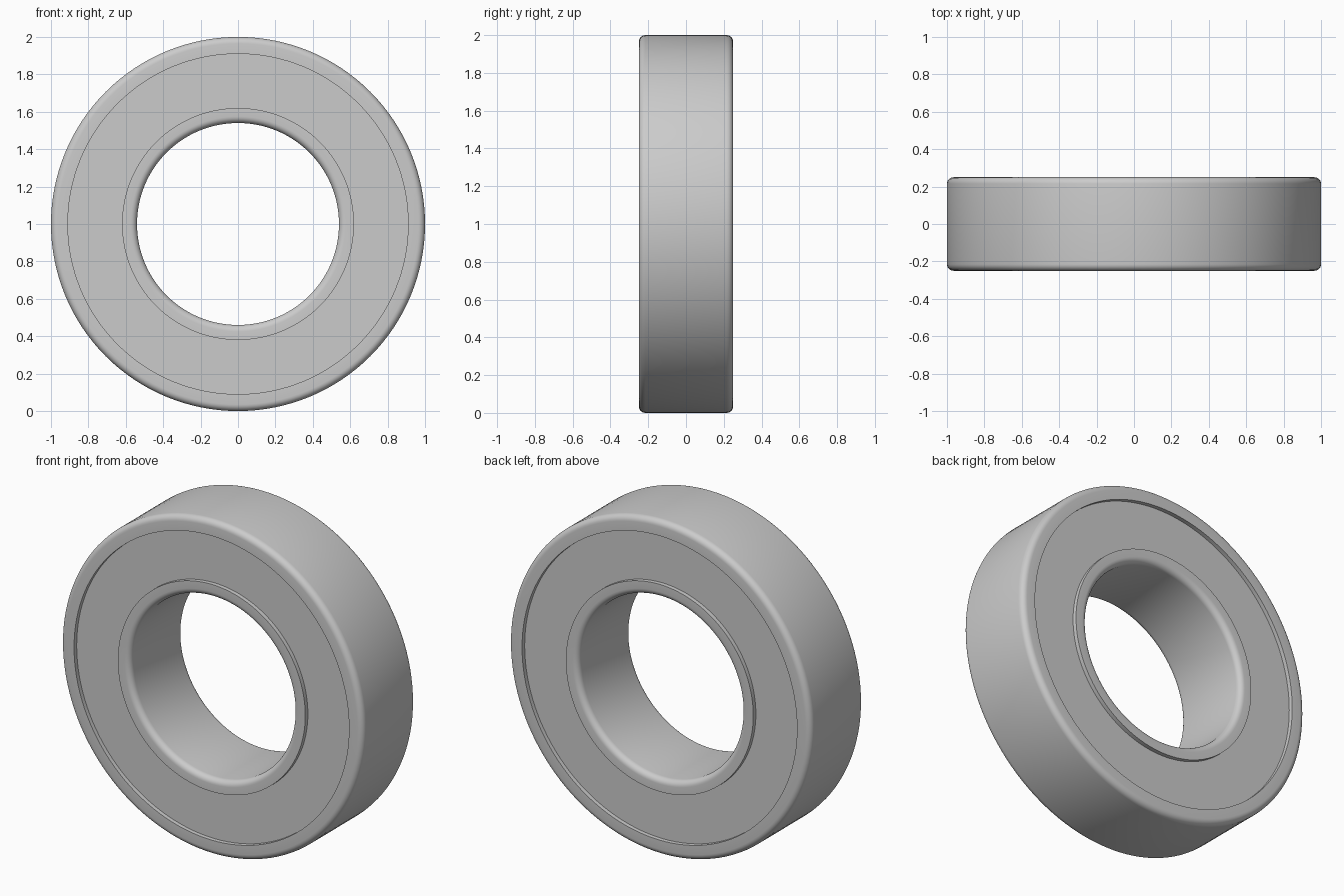
import bpy, bmesh, math
from mathutils import Matrix, Vector

cube = bpy.data.objects.get("Cube")
if cube:
    bpy.data.objects.remove(cube, do_unlink=True)

SEGMENTS = 128
OUTER_R, SHIELD_OUT, SHIELD_IN, BORE_R = 1.0, 0.91, 0.62, 0.54
HALF_WIDTH = 0.25
FILLET = 0.035
RECESS = 0.025
SHIELD_THICK = 0.03

steel = bpy.data.materials.new("steel grey")
steel.use_nodes = True
colour = (0.6, 0.6, 0.6, 1)
steel.diffuse_color = colour
steel.node_tree.nodes["Principled BSDF"].inputs["Base Color"].default_value = colour


def fillet(r, y, start):
    """Quarter-circle points around centre (r, y), counter-clockwise from start."""
    return [(r + FILLET * math.cos(start + math.pi / 2 * i / 6),
             y + FILLET * math.sin(start + math.pi / 2 * i / 6)) for i in range(7)]


def revolve(name, profile):
    """Spin a closed (radius, y) profile around the horizontal axle."""
    bm = bmesh.new()
    loops = []
    for s in range(SEGMENTS):
        turn = Matrix.Rotation(2 * math.pi * s / SEGMENTS, 4, 'Y')
        loops.append([bm.verts.new(turn @ Vector((r, y, 0))) for r, y in profile])
    n = len(profile)
    for s in range(SEGMENTS):
        a, b = loops[s], loops[(s + 1) % SEGMENTS]
        for i in range(n):
            j = (i + 1) % n
            bm.faces.new((a[i], a[j], b[j], b[i]))
    bmesh.ops.recalc_face_normals(bm, faces=bm.faces)
    mesh = bpy.data.meshes.new(name)
    bm.to_mesh(mesh)
    bm.free()
    mesh.materials.append(steel)
    obj = bpy.data.objects.new(name, mesh)
    obj.location.z = OUTER_R
    bpy.context.collection.objects.link(obj)
    bpy.ops.object.select_all(action='DESELECT')
    obj.select_set(True)
    bpy.context.view_layer.objects.active = obj
    bpy.ops.object.shade_smooth_by_angle(angle=math.radians(30))
    return obj


edge = HALF_WIDTH - FILLET

# Outer ring, rounded on its outer corners
revolve("outer_ring",
        [(SHIELD_OUT, -HALF_WIDTH)]
        + fillet(OUTER_R - FILLET, -edge, -math.pi / 2)
        + fillet(OUTER_R - FILLET, edge, 0)
        + [(SHIELD_OUT, HALF_WIDTH)])

# Inner ring, rounded at the bore
revolve("inner_ring",
        [(SHIELD_IN, HALF_WIDTH)]
        + fillet(BORE_R + FILLET, edge, math.pi / 2)
        + fillet(BORE_R + FILLET, -edge, math.pi)
        + [(SHIELD_IN, -HALF_WIDTH)])

# Recessed dust shields on both faces
for name, side in (("front_shield", -1), ("back_shield", 1)):
    face = side * (HALF_WIDTH - RECESS)
    back = face - side * SHIELD_THICK
    revolve(name, [(SHIELD_IN, face), (SHIELD_OUT, face),
                   (SHIELD_OUT, back), (SHIELD_IN, back)])
